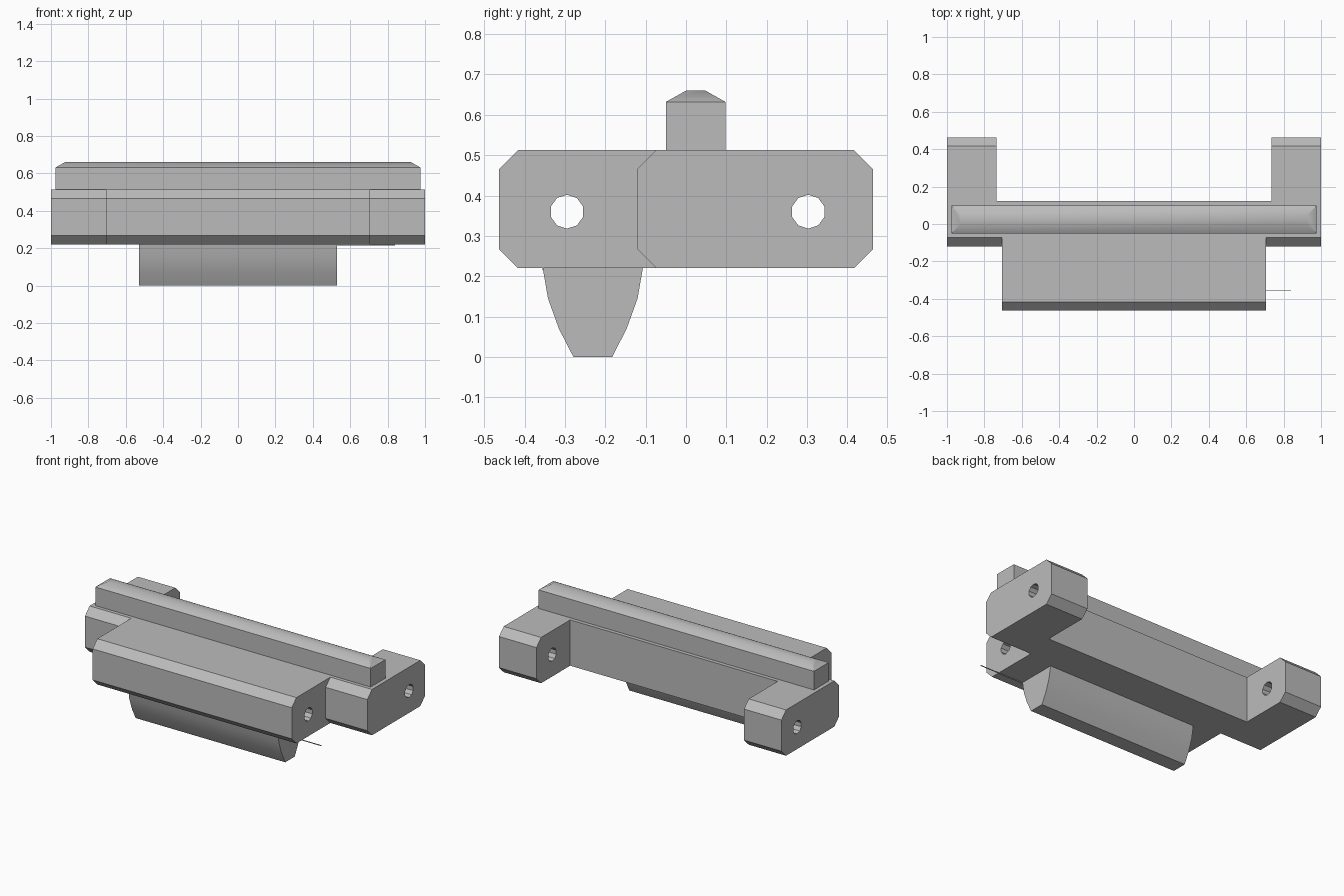
import bpy
import bmesh
import math

cube = bpy.data.objects.get("Cube")
if cube:
    bpy.data.objects.remove(cube, do_unlink=True)

GREY = (0.5, 0.5, 0.5, 1.0)
metal = bpy.data.materials.new("grey metal")
metal.use_nodes = True
metal.diffuse_color = GREY
metal.node_tree.nodes["Principled BSDF"].inputs["Base Color"].default_value = GREY

BOTTOM, TOP, CHAMFER = 0.22, 0.513, 0.047
PIN_Z, PIN_R = 0.36, 0.042


def finish(name, bm):
    bmesh.ops.recalc_face_normals(bm, faces=bm.faces)
    mesh = bpy.data.meshes.new(name)
    bm.to_mesh(mesh)
    bm.free()
    mesh.materials.append(metal)
    obj = bpy.data.objects.new(name, mesh)
    bpy.context.collection.objects.link(obj)
    return obj


def select_only(obj):
    bpy.ops.object.select_all(action='DESELECT')
    obj.select_set(True)
    bpy.context.view_layer.objects.active = obj


def prism(name, profile, x0, x1):
    """Extrude a (y, z) profile along x."""
    bm = bmesh.new()
    face = bm.faces.new([bm.verts.new((x0, y, z)) for y, z in profile])
    new = bmesh.ops.extrude_face_region(bm, geom=[face])["geom"]
    verts = [v for v in new if isinstance(v, bmesh.types.BMVert)]
    bmesh.ops.translate(bm, verts=verts, vec=(x1 - x0, 0, 0))
    return finish(name, bm)


def bar_profile(y0, y1, front=True, back=True):
    """Link section with optional chamfers on the front and back edges."""
    f = CHAMFER if front else 0
    b = CHAMFER if back else 0
    pts = [(y0 + f, BOTTOM), (y1 - b, BOTTOM), (y1, BOTTOM + b), (y1, TOP - b),
           (y1 - b, TOP), (y0 + f, TOP), (y0, TOP - f), (y0, BOTTOM + f)]
    return list(dict.fromkeys(pts))


def drill(obj, y):
    """Cut a ten-sided pin hole along x."""
    ring = [math.radians(90 + 36 * i) for i in range(10)]
    cutter = prism("pin_cutter", [(y + PIN_R * math.cos(a), PIN_Z + PIN_R * math.sin(a))
                                  for a in ring], -1.2, 1.2)
    cutter.hide_render = True
    mod = obj.modifiers.new("pin_hole", 'BOOLEAN')
    mod.operation = 'DIFFERENCE'
    mod.solver = 'EXACT'
    mod.object = cutter
    select_only(obj)
    bpy.ops.object.modifier_apply(modifier=mod.name)
    bpy.data.objects.remove(cutter, do_unlink=True)


# Wide front knuckle and link body
body = prism("link_body", bar_profile(-0.463, 0.122, back=False), -0.705, 0.705)
drill(body, -0.295)

# End knuckles reaching backwards, with webs joining them to the body
for side, s in (("left", 1), ("right", -1)):
    prism(side + "_web", bar_profile(-0.12, 0.122, back=False), s * 0.705, s * 0.735)
    knuckle = prism(side + "_knuckle", bar_profile(-0.12, 0.463), s * 0.735, s)
    drill(knuckle, 0.303)

# Raised ridge with a bevelled cap
bm = bmesh.new()
rings = []
for x, y0, y1, z in ((0.975, -0.05, 0.098, TOP), (0.975, -0.05, 0.098, 0.632),
                     (0.925, 0.0, 0.048, 0.66)):
    rings.append([bm.verts.new(p) for p in
                  ((-x, y0, z), (x, y0, z), (x, y1, z), (-x, y1, z))])
for low, high in zip(rings, rings[1:]):
    for i in range(4):
        j = (i + 1) % 4
        bm.faces.new((low[i], low[j], high[j], high[i]))
bm.faces.new(rings[0])
bm.faces.new(rings[-1])
ridge = finish("top_ridge", bm)

# Curved guide tooth underneath, mirrored about its centre line
MID = -0.231
half = [(0.124, BOTTOM), (0.111, 0.145), (0.084, 0.07), (0.048, 0.0)]
guide = prism("guide_tooth", [(MID - w, z) for w, z in half]
              + [(MID + w, z) for w, z in reversed(half)], -0.53, 0.53)

# Thin sliver along the tooth's upper front edge
prism("edge_sliver", [(-0.356, 0.215), (-0.353, 0.215), (-0.353, BOTTOM), (-0.356, BOTTOM)],
      0.53, 0.84)

for obj in (ridge, guide):
    select_only(obj)
    bpy.ops.object.shade_smooth_by_angle(angle=math.radians(31))
